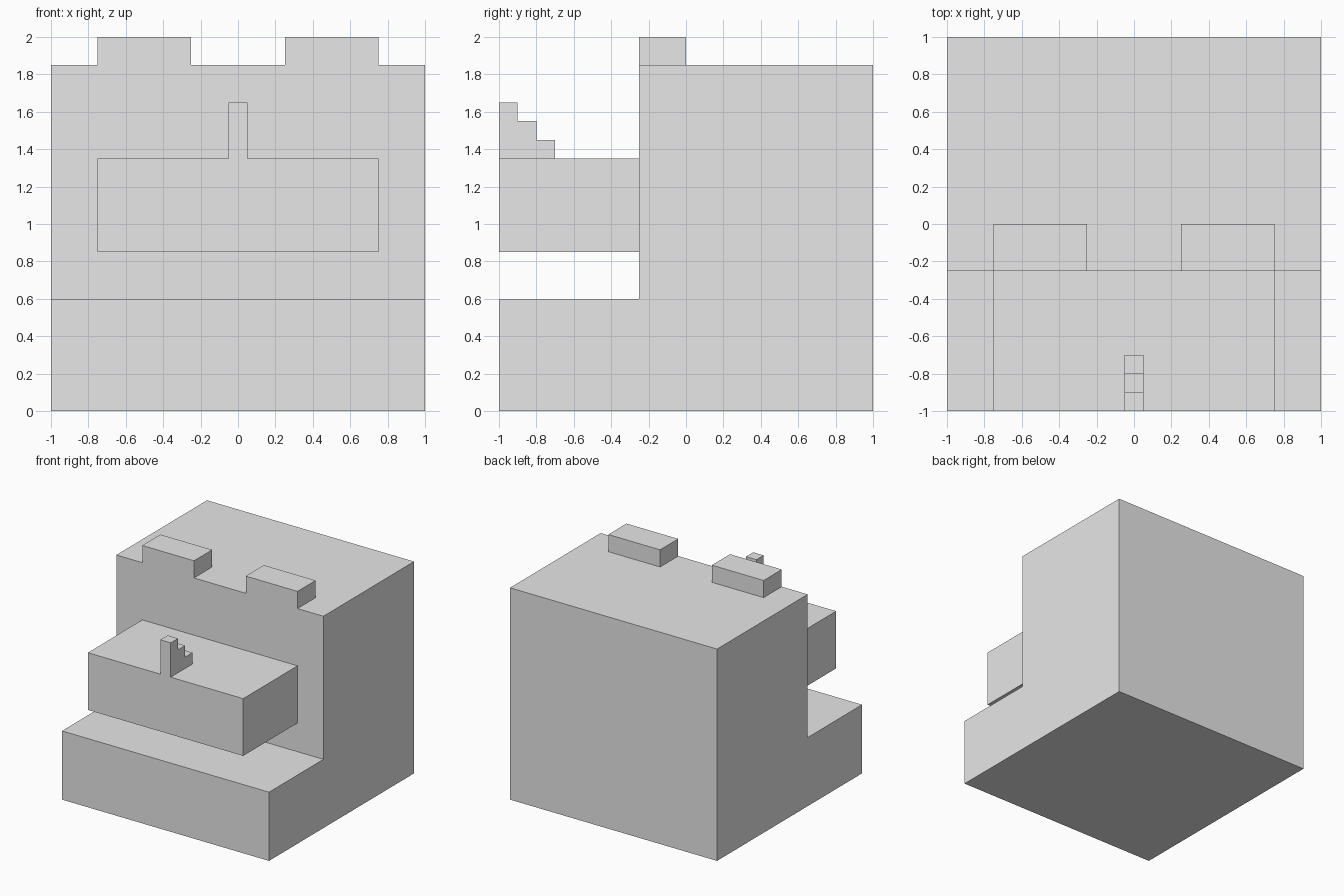
import bpy
import bmesh

cube = bpy.data.objects.get("Cube")
if cube:
    bpy.data.objects.remove(cube, do_unlink=True)

# One plain grey for the whole model
grey = bpy.data.materials.new("plain_grey")
grey.use_nodes = True
colour = (0.8, 0.8, 0.8, 1)
grey.diffuse_color = colour
grey.node_tree.nodes["Principled BSDF"].inputs["Base Color"].default_value = colour


def extrude_profile(name, profile, x0, x1):
    """Extrude a side profile of (y, z) points from x0 to x1."""
    bm = bmesh.new()
    face = bm.faces.new([bm.verts.new((x0, y, z)) for y, z in profile])
    result = bmesh.ops.extrude_face_region(bm, geom=[face])
    verts = [g for g in result["geom"] if isinstance(g, bmesh.types.BMVert)]
    bmesh.ops.translate(bm, verts=verts, vec=(x1 - x0, 0, 0))
    bmesh.ops.recalc_face_normals(bm, faces=bm.faces)
    mesh = bpy.data.meshes.new(name)
    bm.to_mesh(mesh)
    bm.free()
    mesh.materials.append(grey)
    obj = bpy.data.objects.new(name, mesh)
    bpy.context.collection.objects.link(obj)
    return obj


def box(y0, y1, z0, z1):
    return [(y0, z0), (y1, z0), (y1, z1), (y0, z1)]


# Tall block with a low ledge along the front
extrude_profile("body", [(-1, 0), (1, 0), (1, 1.85), (-0.25, 1.85),
                         (-0.25, 0.6), (-1, 0.6)], -1, 1)

# Box jutting forward above the ledge
extrude_profile("snout", box(-1, -0.25, 0.85, 1.35), -0.75, 0.75)

# Small stair on the snout, stepping down to the back
extrude_profile("stepped_horn", [(-1, 1.35), (-0.7, 1.35), (-0.7, 1.45),
                                 (-0.8, 1.45), (-0.8, 1.55), (-0.9, 1.55),
                                 (-0.9, 1.65), (-1, 1.65)], -0.05, 0.05)

# Pair of blocks on the top front edge
for side, x in (("left", 0.5), ("right", -0.5)):
    extrude_profile(side + "_top_block", box(-0.25, 0, 1.85, 2), x - 0.25, x + 0.25)
